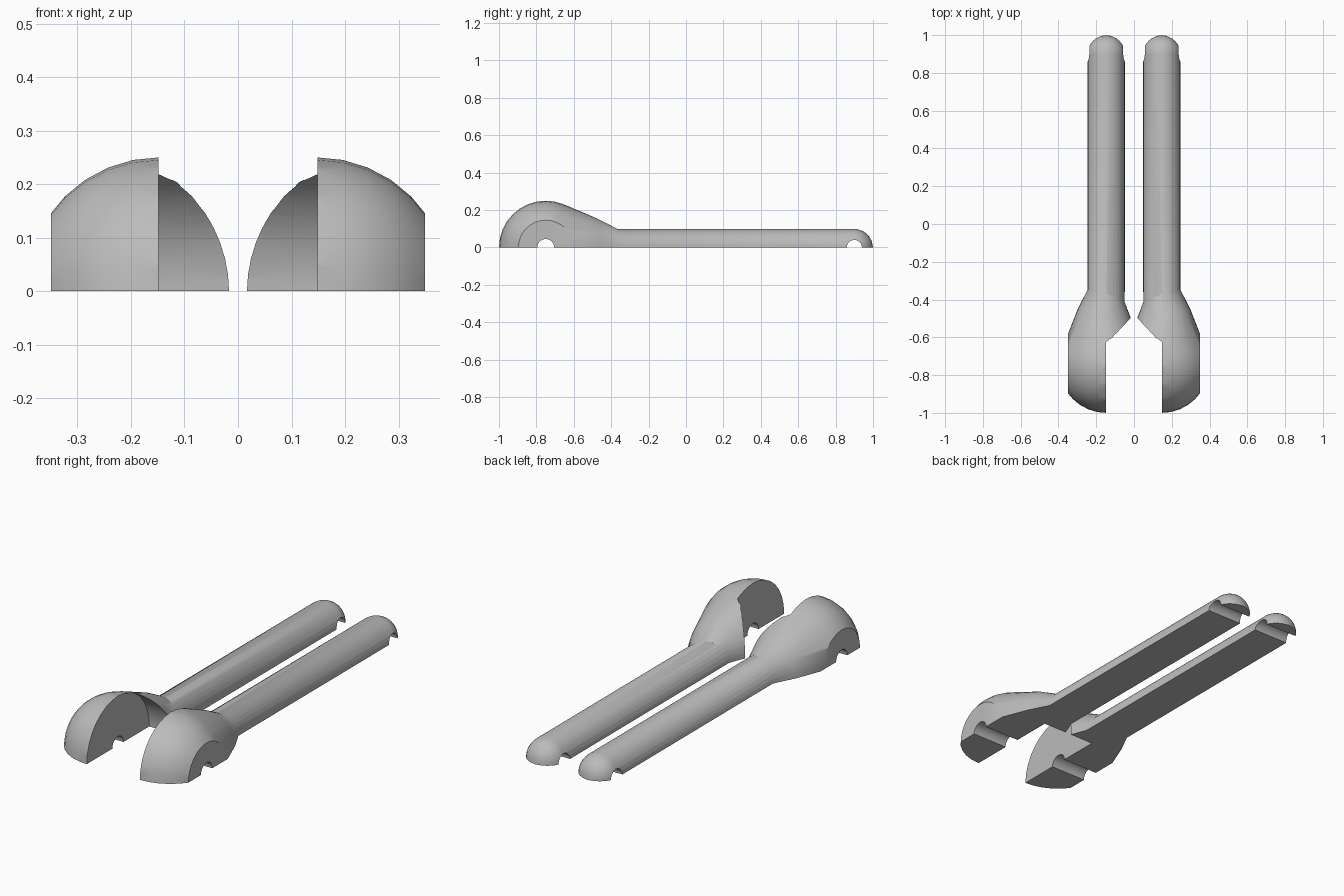
import bpy, bmesh, math
from mathutils import Matrix, Vector

cube = bpy.data.objects.get("Cube")
if cube:
    bpy.data.objects.remove(cube)

grey = bpy.data.materials.new("plain grey")
grey.use_nodes = True
colour = (0.5, 0.5, 0.5, 1)
grey.diffuse_color = colour
grey.node_tree.nodes["Principled BSDF"].inputs["Base Color"].default_value = colour

AXIS = 0.147      # x of the handle and jaw centre line
HEAD_Y = -0.75    # jaw centre
TAIL_Y = 0.9      # centre of the rounded handle end


def to_object(name, bm):
    bmesh.ops.recalc_face_normals(bm, faces=bm.faces)
    mesh = bpy.data.meshes.new(name)
    bm.to_mesh(mesh)
    bm.free()
    mesh.materials.append(grey)
    obj = bpy.data.objects.new(name, mesh)
    bpy.context.collection.objects.link(obj)
    return obj


def hull(name, points):
    bm = bmesh.new()
    for p in points:
        bm.verts.new(p)
    result = bmesh.ops.convex_hull(bm, input=bm.verts)
    unused = {g for g in result["geom_interior"] if isinstance(g, bmesh.types.BMVert)}
    bmesh.ops.delete(bm, geom=list(unused), context="VERTS")
    return to_object(name, bm)


def ring(centre, side, height, count=32):
    """Points of an upright ellipse spanned by a sideways vector and z."""
    angles = [math.tau * i / count for i in range(count)]
    return [Vector(centre) + Vector(side) * math.cos(a) + Vector((0, 0, height * math.sin(a)))
            for a in angles]


def ball(centre, radius, inner=1.0, rows=16):
    """Points of a ball with poles on x, optionally flattened towards -x."""
    points = []
    for i in range(rows + 1):
        a = math.pi * i / rows
        x = radius * math.cos(a) * (inner if a > math.pi / 2 else 1)
        c = Vector(centre) + Vector((x, 0, 0))
        if i in (0, rows):
            points.append(c)
        else:
            points += ring(c, (0, radius * math.sin(a), 0), radius * math.sin(a))
    return points


def cross_cutter(y, radius, x0, x1):
    bm = bmesh.new()
    place = Matrix.Translation(((x0 + x1) / 2, y, 0)) @ Matrix.Rotation(math.pi / 2, 4, "Y")
    bmesh.ops.create_cone(bm, cap_ends=True, segments=64, radius1=radius, radius2=radius,
                          depth=x1 - x0, matrix=place)
    return to_object("cutter", bm)


def box_cutter(centre, size):
    bm = bmesh.new()
    bmesh.ops.create_cube(bm, size=1, matrix=Matrix.Translation(centre) @ Matrix.Diagonal((*size, 1)))
    return to_object("cutter", bm)


def combine(obj, other, operation):
    other.hide_render = True
    mod = obj.modifiers.new("combine", "BOOLEAN")
    mod.operation, mod.solver, mod.object = operation, "EXACT", other
    bpy.context.view_layer.update()
    graph = bpy.context.evaluated_depsgraph_get()
    mesh = bpy.data.meshes.new_from_object(obj.evaluated_get(graph))
    obj.modifiers.clear()
    obj.data = mesh
    bpy.data.objects.remove(other)


# Jaw and tapering neck
half = hull("left_half",
            ball((AXIS, HEAD_Y, 0), 0.25, inner=0.82)
            + ring((0.157, -0.475, 0), (0.141, 0.025, 0), 0.155)
            + ring((0.145, -0.372, 0), (0.094, 0.037, 0), 0.1))

# Handle with a domed end
handle = hull("handle", ring((AXIS, -0.44, 0), (0.098, 0, 0), 0.1)
              + ring((AXIS, TAIL_Y, 0), (0.098, 0, 0), 0.1)
              + ball((AXIS, TAIL_Y, 0), 0.0985) + [Vector((AXIS, 1, 0))])
combine(half, handle, "UNION")

# Inner recess for the mating jaw, flat outer cheek, flat underside, cross holes
for cutter in (cross_cutter(HEAD_Y, 0.252, -0.3, 0.149),
               box_cutter((0.849, 0, 0), (1, 3, 1)),
               box_cutter((0, 0, -0.5), (3, 3, 1)),
               cross_cutter(HEAD_Y, 0.045, -0.5, 0.5),
               cross_cutter(TAIL_Y, 0.04, -0.5, 0.5)):
    combine(half, cutter, "DIFFERENCE")

# Mirrored right half
bm = bmesh.new()
bm.from_mesh(half.data)
bmesh.ops.scale(bm, vec=(-1, 1, 1), verts=bm.verts)
bmesh.ops.reverse_faces(bm, faces=bm.faces)
other_half = to_object("right_half", bm)

for obj in (half, other_half):
    bpy.ops.object.select_all(action="DESELECT")
    obj.select_set(True)
    bpy.context.view_layer.objects.active = obj
    bpy.ops.object.shade_smooth_by_angle(angle=math.radians(30))
